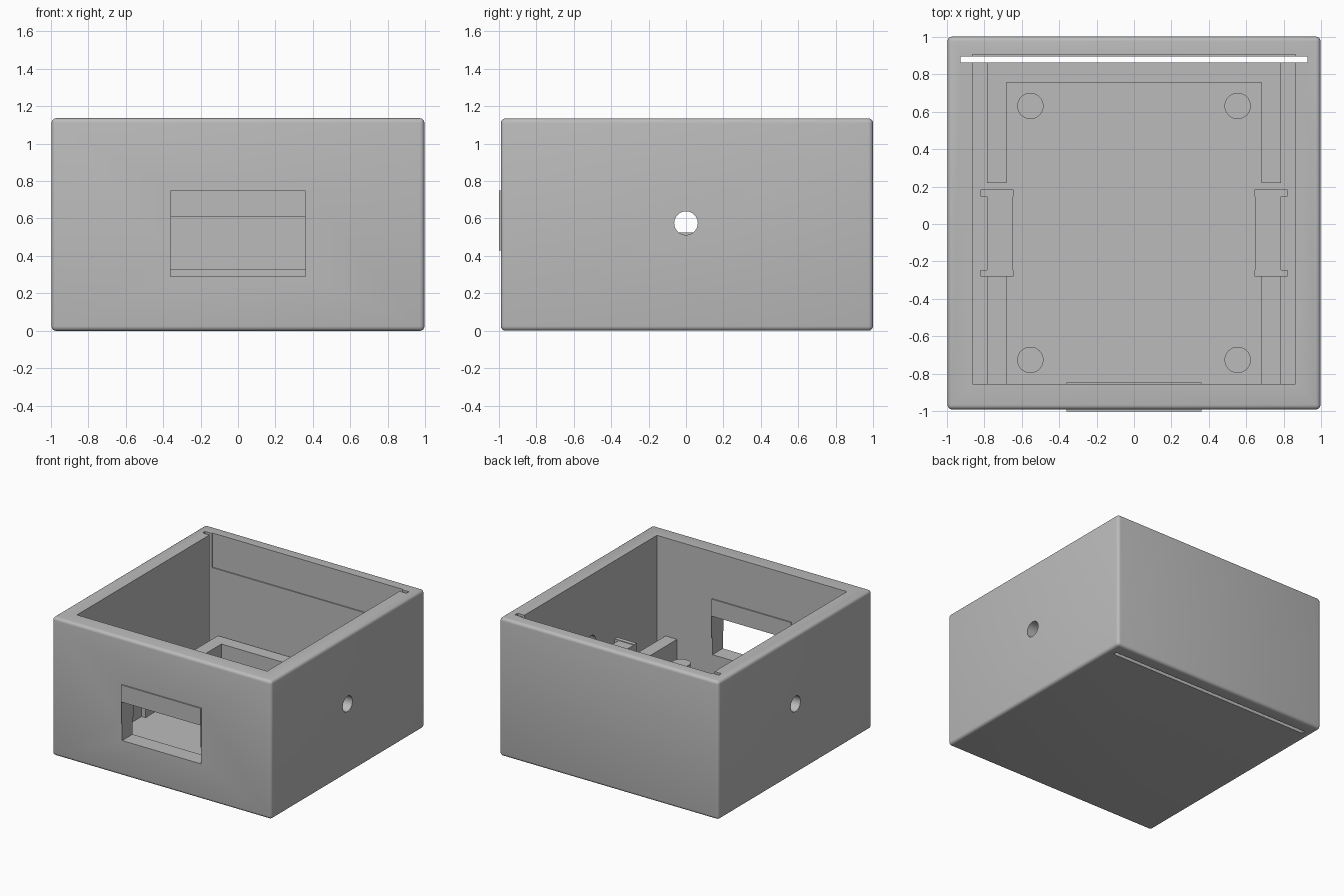
import bpy
import math
from mathutils import Vector

if "Cube" in bpy.data.objects:
    bpy.data.objects.remove(bpy.data.objects["Cube"], do_unlink=True)

grey = bpy.data.materials.new("matte grey")
grey.use_nodes = True
colour = (0.5, 0.5, 0.5, 1)
grey.diffuse_color = colour
grey.node_tree.nodes["Principled BSDF"].inputs["Base Color"].default_value = colour

H = 1.135       # case height
FLOOR = 0.13    # inner floor level
SINK = 0.02     # how far fittings sink into the floor


def box(name, x, y, z):
    """Box from (min, max) ranges."""
    bpy.ops.mesh.primitive_cube_add(size=1)
    ob = bpy.context.object
    ob.name = name
    lo, hi = Vector((x[0], y[0], z[0])), Vector((x[1], y[1], z[1]))
    for v in ob.data.vertices:
        v.co = Vector([(lo[i] + hi[i]) / 2 + v.co[i] * (hi[i] - lo[i]) for i in range(3)])
    ob.data.materials.append(grey)
    return ob


def apply(ob, mod):
    bpy.ops.object.select_all(action='DESELECT')
    ob.select_set(True)
    bpy.context.view_layer.objects.active = ob
    bpy.ops.object.modifier_apply(modifier=mod.name)


def cut(ob, cutter, operation='DIFFERENCE'):
    mod = ob.modifiers.new("cut", 'BOOLEAN')
    mod.operation = operation
    mod.solver = 'EXACT'
    mod.object = cutter
    apply(ob, mod)
    bpy.data.objects.remove(cutter, do_unlink=True)


# Outer case with softened edges
case = box("case", (-0.995, 0.995), (-0.99, 1), (0, H))
bevel = case.modifiers.new("round", 'BEVEL')
bevel.width = 0.025
bevel.segments = 4
apply(case, bevel)

# Cavity, shallow recess high on the back wall, and the panel slot
cut(case, box("cavity", (-0.863, 0.863), (-0.855, 0.875), (FLOOR, H + 0.2)))
cut(case, box("recess", (-0.863, 0.863), (0.8, 0.904), (0.855, H + 0.2)))
cut(case, box("slot", (-0.925, 0.925), (0.863, 0.895), (-0.2, H + 0.3)))

# Raised window surround, then the window through it
cut(case, box("surround", (-0.36, 0.36), (-1, -0.845), (0.43, 0.75)), 'UNION')
cut(case, box("window", (-0.359, 0.359), (-1.2, -0.7), (0.29, 0.61)))

# Cable hole through both sides
bpy.ops.mesh.primitive_cylinder_add(vertices=48, radius=0.063, depth=3,
                                    location=(0, 0, 0.575),
                                    rotation=(0, math.pi / 2, 0))
cut(case, bpy.context.object)

# Back bar of the inner support frame
box("frame_back_bar", (-0.785, 0.785), (0.755, 0.862), (FLOOR - SINK, 0.33))

for side, s in (("left", 1), ("right", -1)):
    def span(a, b):
        return sorted((s * a, s * b))

    # Support rails
    box(side + "_front_rail", span(0.68, 0.785), (-0.86, -0.28), (FLOOR - SINK, 0.33))
    box(side + "_back_rail", span(0.68, 0.785), (0.22, 0.76), (FLOOR - SINK, 0.33))
    # Holder block with end tabs
    box(side + "_holder", span(0.645, 0.785), (-0.25, 0.15), (FLOOR - SINK, 0.525))
    for end, y in (("front", (-0.28, -0.245)), ("back", (0.148, 0.185))):
        box(f"{side}_{end}_tab", span(0.643, 0.82), y, (FLOOR - SINK, 0.53))
    # Standoff posts
    for end, y in (("front", -0.725), ("back", 0.63)):
        bpy.ops.mesh.primitive_cylinder_add(vertices=40, radius=0.07, depth=0.12,
                                            location=(s * 0.553, y, 0.16))
        post = bpy.context.object
        post.name = f"{side}_{end}_post"
        post.data.materials.append(grey)
        bpy.ops.object.shade_smooth_by_angle(angle=math.radians(35))

bpy.ops.object.select_all(action='DESELECT')
case.select_set(True)
bpy.context.view_layer.objects.active = case
bpy.ops.object.shade_smooth_by_angle(angle=math.radians(35))
